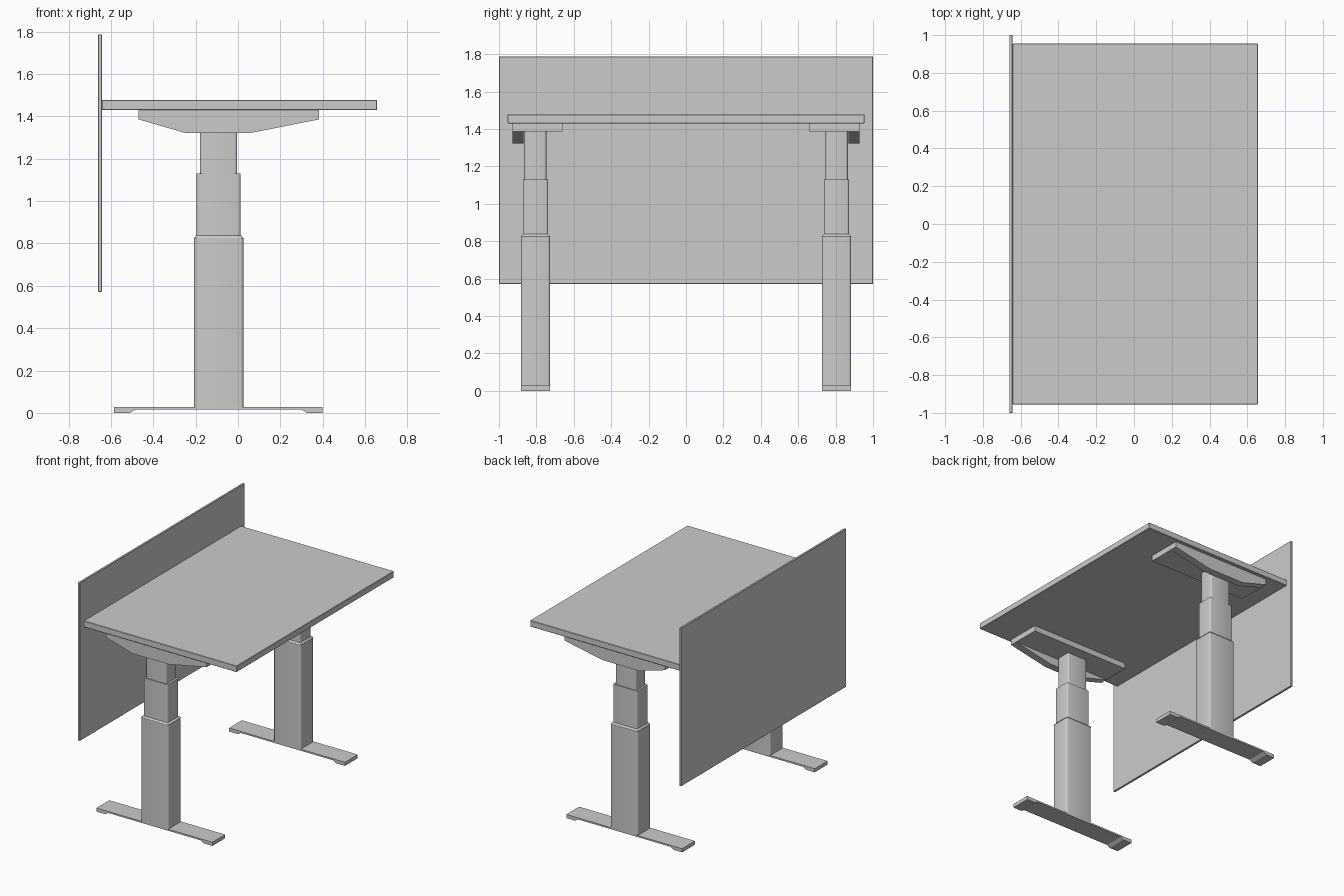
import bpy, bmesh

cube = bpy.data.objects.get("Cube")
if cube:
    bpy.data.objects.remove(cube, do_unlink=True)

grey = bpy.data.materials.new("plain_grey")
grey.use_nodes = True
colour = (0.6, 0.6, 0.6, 1)
grey.diffuse_color = colour
grey.node_tree.nodes["Principled BSDF"].inputs["Base Color"].default_value = colour


def extrude(name, profile, y0, y1):
    """Extrude an x-z profile along y."""
    bm = bmesh.new()
    face = bm.faces.new([bm.verts.new((x, y0, z)) for x, z in profile])
    new = bmesh.ops.extrude_face_region(bm, geom=[face])["geom"]
    moved = [v for v in new if isinstance(v, bmesh.types.BMVert)]
    bmesh.ops.translate(bm, verts=moved, vec=(0, y1 - y0, 0))
    bmesh.ops.recalc_face_normals(bm, faces=bm.faces)
    mesh = bpy.data.meshes.new(name)
    bm.to_mesh(mesh)
    bm.free()
    mesh.materials.append(grey)
    obj = bpy.data.objects.new(name, mesh)
    bpy.context.collection.objects.link(obj)
    return obj


def box(name, x0, x1, y0, y1, z0, z1):
    return extrude(name, [(x0, z0), (x1, z0), (x1, z1), (x0, z1)], y0, y1)


def soften(obj, width, segments=2, vertical_only=False):
    """Round the edges of a part and smooth the rounding."""
    bm = bmesh.new()
    bm.from_mesh(obj.data)
    edges = [e for e in bm.edges if not vertical_only
             or abs(e.verts[0].co.z - e.verts[1].co.z) > 0.1]
    bmesh.ops.bevel(bm, geom=edges, offset=width, segments=segments,
                    profile=0.5, affect="EDGES")
    bm.to_mesh(obj.data)
    bm.free()
    bpy.ops.object.select_all(action="DESELECT")
    obj.select_set(True)
    bpy.context.view_layer.objects.active = obj
    bpy.ops.object.shade_smooth_by_angle(angle=0.6)


# Desktop and upright screen
soften(box("desktop", -0.643, 0.657, -0.955, 0.955, 1.43, 1.478), 0.003, 1)
soften(box("screen_panel", -0.66, -0.643, -1, 1, 0.572, 1.787), 0.002, 1)

foot_profile = [(-0.585, 0), (-0.51, 0), (-0.485, 0.016), (0.30, 0.016),
                (0.325, 0), (0.40, 0), (0.40, 0.028), (-0.585, 0.028)]
flange_profile = [(-0.47, 1.386), (-0.25, 1.322), (0.06, 1.322), (0.383, 1.386)]

# One leg assembly at each end
for side, s in (("front", -1), ("back", 1)):
    extrude(side + "_foot", foot_profile, s * 0.727, s * 0.882)

    # Telescoping column, three nested sections
    for part, x0, x1, y0, y1, z0, z1 in (
            ("lower", -0.207, 0.025, 0.727, 0.882, 0.02, 0.825),
            ("middle", -0.195, 0.012, 0.737, 0.872, 0.80, 1.13),
            ("upper", -0.18, -0.004, 0.747, 0.865, 1.10, 1.40)):
        col = box(f"{side}_{part}_column", x0, x1, s * y0, s * y1, z0, z1)
        soften(col, 0.012, 3, vertical_only=True)

    # Sloping collar on top of the lower section
    collar = box(side + "_collar", -0.207, 0.025, s * 0.727, s * 0.882, 0.825, 0.838)
    for v in collar.data.vertices:
        if v.co.z > 0.83:
            v.co.x += 0.01 if v.co.x < -0.09 else -0.01
            v.co.y += 0.008 if abs(v.co.y) < 0.8 and s > 0 or abs(v.co.y) > 0.8 and s < 0 else -0.008
    soften(collar, 0.001, 1)

    # Mounting bracket under the desktop with a deep outer flange
    box(side + "_bracket_plate", -0.47, 0.383, s * 0.66, s * 0.928, 1.386, 1.43)
    extrude(side + "_bracket_flange", flange_profile, s * 0.87, s * 0.928)
